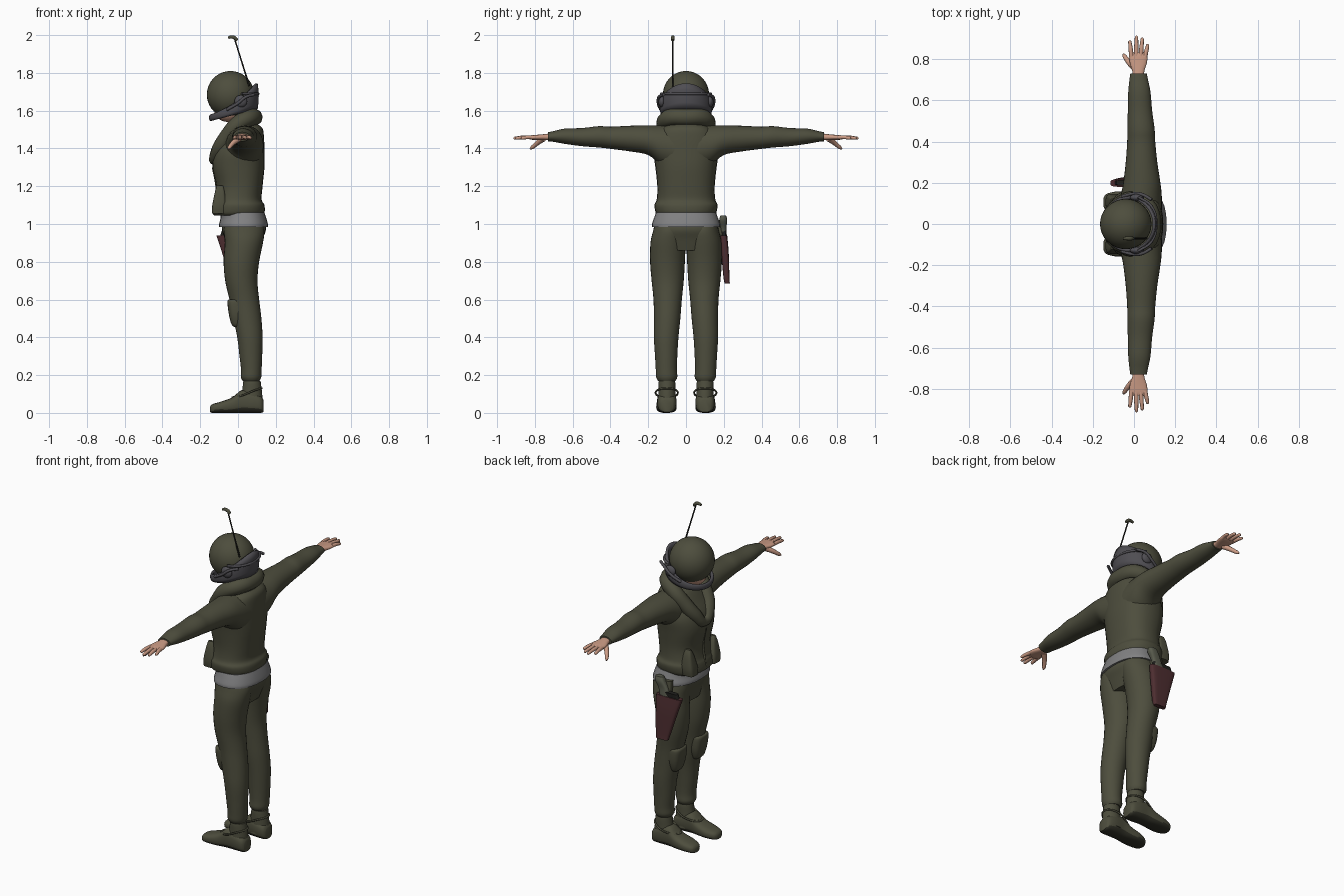
import bpy, bmesh
from math import sin, cos, pi, copysign
from mathutils import Vector, Matrix

if "Cube" in bpy.data.objects:
    bpy.data.objects.remove(bpy.data.objects["Cube"])


def material(name, r, g, b):
    m = bpy.data.materials.new(name)
    m.use_nodes = True
    m.diffuse_color = (r, g, b, 1)
    node = next(n for n in m.node_tree.nodes if n.type == 'BSDF_PRINCIPLED')
    node.inputs["Base Color"].default_value = (r, g, b, 1)
    node.inputs["Roughness"].default_value = 0.8
    return m


OLIVE = material("olive cloth", .075, .075, .047)
GREY = material("light grey belt", .22, .22, .225)
DARK = material("dark grey plastic", .078, .075, .085)
SKIN = material("skin", .6, .33, .235)
MAROON = material("maroon leather", .075, .027, .03)
BLACK = material("black", .014, .014, .012)
SOLE = material("dark sole", .03, .03, .02)
GUN = material("worn metal", .1, .105, .075)


def finish(name, bm, mat, angle=50):
    bmesh.ops.recalc_face_normals(bm, faces=bm.faces)
    me = bpy.data.meshes.new(name)
    bm.to_mesh(me)
    bm.free()
    me.materials.append(mat)
    ob = bpy.data.objects.new(name, me)
    bpy.context.collection.objects.link(ob)
    bpy.ops.object.select_all(action='DESELECT')
    ob.select_set(True)
    bpy.context.view_layer.objects.active = ob
    bpy.ops.object.shade_smooth_by_angle(angle=angle * pi / 180)
    return ob


def smooth_rows(rows, steps=4):
    """Catmull-Rom interpolation between section rows."""
    rows = [Vector(r) for r in rows]
    out = []
    for i in range(len(rows) - 1):
        a, b, c, d = (rows[max(0, min(len(rows) - 1, i + k))] for k in (-1, 0, 1, 2))
        for s in range(steps):
            t = s / steps
            out.append(b + (c - a) * (t / 2) + (a * 2 - b * 5 + c * 4 - d) * (t * t / 2)
                       + (b * 3 - a - c * 3 + d) * (t ** 3 / 2))
    return out + [rows[-1]]


def loft(name, rows, mat, axis='z', square=2, side=1, steps=4, sides=28):
    """Rounded sections (position, a min, a max, b min, b max) along one axis."""
    bm = bmesh.new()
    rings = []
    for t, a0, a1, b0, b1 in smooth_rows(rows, steps):
        ring = []
        for k in range(sides):
            c, s = cos(2 * pi * k / sides), sin(2 * pi * k / sides)
            c, s = (copysign(abs(v) ** (2 / square), v) for v in (c, s))
            a, b = (a0 + a1 + (a1 - a0) * c) / 2, (b0 + b1 + (b1 - b0) * s) / 2
            x, y, z = {'z': (a, b, t), 'y': (a, t, b), 'x': (t, a, b)}[axis]
            ring.append(bm.verts.new((x, y * side, z)))
        rings.append(ring)
    for lo, hi in zip(rings, rings[1:]):
        for k in range(sides):
            n = (k + 1) % sides
            bm.faces.new((lo[k], lo[n], hi[n], hi[k]))
    bm.faces.new(rings[0])
    bm.faces.new(rings[-1])
    return finish(name, bm, mat)


def tube(name, points, mat, closed=False, side=1):
    """Round tube through (x, y, z, radius) points."""
    cu = bpy.data.curves.new(name, 'CURVE')
    cu.dimensions = '3D'
    cu.bevel_depth = 1
    cu.bevel_resolution = 3
    cu.resolution_u = 5
    cu.use_fill_caps = True
    sp = cu.splines.new('BEZIER')
    sp.bezier_points.add(len(points) - 1)
    for p, (x, y, z, r) in zip(sp.bezier_points, points):
        p.co, p.radius = (x, y * side, z), r
        p.handle_left_type = p.handle_right_type = 'AUTO'
    sp.use_cyclic_u = closed
    tmp = bpy.data.objects.new(name, cu)
    bpy.context.collection.objects.link(tmp)
    bpy.context.view_layer.update()
    me = bpy.data.meshes.new_from_object(tmp.evaluated_get(bpy.context.evaluated_depsgraph_get()))
    bm = bmesh.new()
    bm.from_mesh(me)
    bpy.data.objects.remove(tmp)
    for f in bm.faces:
        f.material_index = 0
    return finish(name, bm, mat)


def ball(name, center, size, mat):
    bm = bmesh.new()
    bmesh.ops.create_uvsphere(bm, u_segments=32, v_segments=20, radius=1,
                              matrix=Matrix.Translation(center) @ Matrix.Diagonal((*size, 1)))
    return finish(name, bm, mat)


# Jacket, belt and hips
loft("jacket", [(1.045, -.125, .12, -.145, .145), (1.06, -.135, .14, -.16, .16),
                (1.1, -.13, .14, -.167, .167), (1.13, -.12, .125, -.155, .155),
                (1.2, -.115, .13, -.152, .152), (1.3, -.135, .14, -.162, .162),
                (1.38, -.125, .14, -.172, .172), (1.45, -.085, .138, -.16, .16),
                (1.505, -.05, .13, -.13, .13), (1.53, -.02, .1, -.08, .08)], OLIVE, square=2.4)
loft("belt", [(.985, -.1, .158, -.18, .18), (1.0, -.1, .158, -.18, .18),
              (1.03, -.093, .15, -.17, .17), (1.06, -.093, .14, -.16, .16)], GREY, square=2.3)
loft("hips", [(.86, -.06, .11, -.14, .14), (.92, -.07, .13, -.17, .17),
              (.97, -.085, .148, -.172, .172), (1.02, -.085, .14, -.16, .16)], OLIVE, square=2.3)
loft("jacket_zip", [(1.07, -.137, -.12, -.006, .006), (1.13, -.128, -.11, -.006, .006),
                    (1.2, -.12, -.1, -.006, .006), (1.3, -.139, -.12, -.006, .006)], OLIVE)

for side, label in ((-1, "left"), (1, "right")):
    # Sleeve and cuff
    loft(label + "_sleeve", [(.04, -.07, .135, 1.27, 1.52), (.13, -.065, .135, 1.31, 1.522),
                             (.2, -.052, .128, 1.365, 1.522), (.3, -.04, .113, 1.385, 1.52),
                             (.4, -.033, .103, 1.398, 1.515), (.46, -.032, .1, 1.405, 1.518),
                             (.55, -.03, .088, 1.412, 1.508), (.64, -.028, .08, 1.424, 1.505),
                             (.7, -.022, .068, 1.435, 1.492), (.73, -.018, .062, 1.438, 1.486)],
         OLIVE, axis='y', side=side)
    # Hand
    loft(label + "_palm", [(.71, -.006, .05, 1.445, 1.48), (.74, -.008, .05, 1.444, 1.477),
                           (.78, -.02, .062, 1.445, 1.473), (.815, -.022, .066, 1.446, 1.47),
                           (.832, -.015, .06, 1.45, 1.466)], SKIN, axis='y', side=side, square=2.4)
    for finger, x0, x1, tip in (("index", -.012, -.02, .885), ("middle", .01, .012, .908),
                                ("ring", .032, .04, .898), ("little", .053, .066, .868)):
        tube(f"{label}_{finger}_finger",
             [(x0, .81, 1.459, .0115), ((x0 + x1) / 2, (.81 + tip) / 2, 1.459, .0105),
              (x1, tip, 1.454, .008), (x1, tip + .006, 1.453, .003)], SKIN, side=side)
    tube(label + "_thumb", [(.005, .755, 1.452, .016), (-.025, .785, 1.43, .013),
                            (-.046, .815, 1.405, .01), (-.051, .825, 1.398, .004)], SKIN, side=side)
    # Trouser leg, knee pad and ankle
    loft(label + "_trouser_leg", [(.17, .025, .115, .055, .148), (.19, .015, .123, .046, .158),
                                  (.23, .016, .125, .048, .16), (.3, .008, .128, .046, .164),
                                  (.4, -.004, .13, .04, .17), (.5, -.025, .124, .03, .17),
                                  (.6, -.045, .112, .022, .172), (.7, -.068, .103, .012, .182),
                                  (.8, -.076, .112, .006, .19), (.9, -.07, .132, .002, .188),
                                  (.96, -.075, .14, .005, .175), (1.0, -.07, .13, .02, .165)],
         OLIVE, side=side)
    loft(label + "_knee_pad", [(.455, -.02, .03, .07, .13), (.47, -.035, .03, .06, .142),
                               (.52, -.048, .04, .046, .156), (.585, -.056, .04, .044, .16),
                               (.6, -.05, .04, .05, .154)], OLIVE, side=side, square=3)
    loft(label + "_ankle", [(.13, .035, .112, .06, .14), (.19, .035, .112, .06, .14)], SKIN, side=side)
    # Boot
    loft(label + "_boot_shaft", [(.03, .01, .132, .05, .15), (.1, .02, .128, .055, .146),
                                 (.15, .026, .122, .056, .146), (.168, .028, .12, .058, .144)],
         OLIVE, side=side)
    boot = loft(label + "_boot_foot", [(-.148, .085, .125, .004, .032), (-.135, .066, .145, 0, .046),
                                       (-.09, .05, .157, 0, .06), (-.03, .052, .156, 0, .082),
                                       (.02, .054, .152, 0, .12), (.08, .05, .152, 0, .11),
                                       (.12, .056, .146, 0, .09), (.134, .07, .132, .004, .07)],
                OLIVE, axis='x', square=2.7, side=side)
    boot.data.materials.append(SOLE)
    for f in boot.data.polygons:
        f.material_index = int(f.normal.z < -.4 and f.center.z < .03)
    tube(label + "_boot_strap", [(-.03, .1, .082, .006), (.02, .152, .092, .005), (.09, .152, .12, .005),
                                 (.125, .1, .13, .005), (.09, .052, .12, .005), (.02, .052, .092, .005)],
         OLIVE, closed=True, side=side)
    # Slanted front pocket flap
    loft(label + "_pocket", [(1.055, -.138, -.06, .07, .14), (1.1, -.136, -.06, .07, .145),
                             (1.17, -.122, -.07, .09, .135), (1.205, -.112, -.08, .108, .122)],
         OLIVE, square=4, side=side)
    # Helmet earpiece and cheek boom
    ball(label + "_earpiece", (.015, side * .128, 1.65), (.034, .018, .032), DARK)
    tube(label + "_cheek_boom", [(.085, .118, 1.685, .008), (.04, .143, 1.672, .008),
                                 (0, .147, 1.64, .008), (-.06, .133, 1.605, .008)], DARK, side=side)

# Rolled collar, open to a V at the chest
half = [(.06, .085, 1.562, .046), (0, .115, 1.53, .043), (-.055, .1, 1.465, .042),
        (-.1, .065, 1.395, .04)]
tube("collar", [(.085, 0, 1.565, .046)] + half + [(-.125, .012, 1.34, .028)]
     + [(x, -y, z, r) for x, y, z, r in reversed(half)], OLIVE, closed=True)

# Neck, chin and helmet ball
loft("neck", [(1.46, -.03, .08, -.055, .055), (1.62, -.04, .08, -.06, .06)], SKIN)
ball("chin", (-.05, 0, 1.6), (.075, .065, .06), SKIN)
ball("helmet", (-.04, 0, 1.685), (.125, .122, .125), OLIVE)

# Helmet guard: high at the nape, dropping to a chin bar
bm = bmesh.new()
N, LEVELS = 48, 4
rings = []
for i in range(N):
    a = 2 * pi * i / N
    c = cos(a)
    low = 1.577 + .033 * c
    high = 1.64 + .083 * c + .022 * c * c
    ring = []
    for j in range(LEVELS + 1):
        t = j / LEVELS
        grow = .92 + .08 * sin(pi * min(1, .15 + t * .7))
        ring.append(bm.verts.new((-.022 + .132 * c * grow, .138 * sin(a) * grow, low + (high - low) * t)))
    rings.append(ring)
for i in range(N):
    p, q = rings[i], rings[(i + 1) % N]
    for j in range(LEVELS):
        bm.faces.new((p[j], q[j], q[j + 1], p[j + 1]))
guard = finish("helmet_guard", bm, DARK)
shell = guard.modifiers.new("thickness", 'SOLIDIFY')
shell.thickness = .014
tube("nape_band", [(.02, -.132, 1.69, .007), (.085, -.085, 1.69, .007), (.107, 0, 1.69, .007),
                   (.085, .085, 1.69, .007), (.02, .132, 1.69, .007)], DARK)

# Antenna
tube("antenna_rod", [(.06, -.07, 1.73, .005), (.02, -.07, 1.858, .004), (-.018, -.07, 1.98, .004)], BLACK)
tube("antenna_tip", [(-.004, -.07, 1.972, .008), (-.018, -.07, 1.986, .01),
                     (-.036, -.07, 1.99, .009), (-.052, -.07, 1.986, .007)], OLIVE)

# Thigh holster and sidearm
loft("holster", [(.685, -.035, .04, .205, .232), (.72, -.045, .045, .198, .23),
                 (.85, -.085, .05, .186, .226), (.94, -.115, .052, .18, .218)],
     MAROON, square=4)
loft("holster_strap", [(.93, -.03, .03, .165, .2), (1.02, -.03, .03, .155, .19)], OLIVE, square=4)
loft("sidearm_body", [(.92, -.1, .03, .188, .212), (.965, -.085, .035, .186, .214)], BLACK, square=5)
loft("sidearm_grip", [(.94, -.035, .03, .184, .216), (.98, -.02, .04, .182, .214),
                      (1.02, .0, .06, .176, .218), (1.045, .01, .06, .182, .212)], GUN, square=3)
